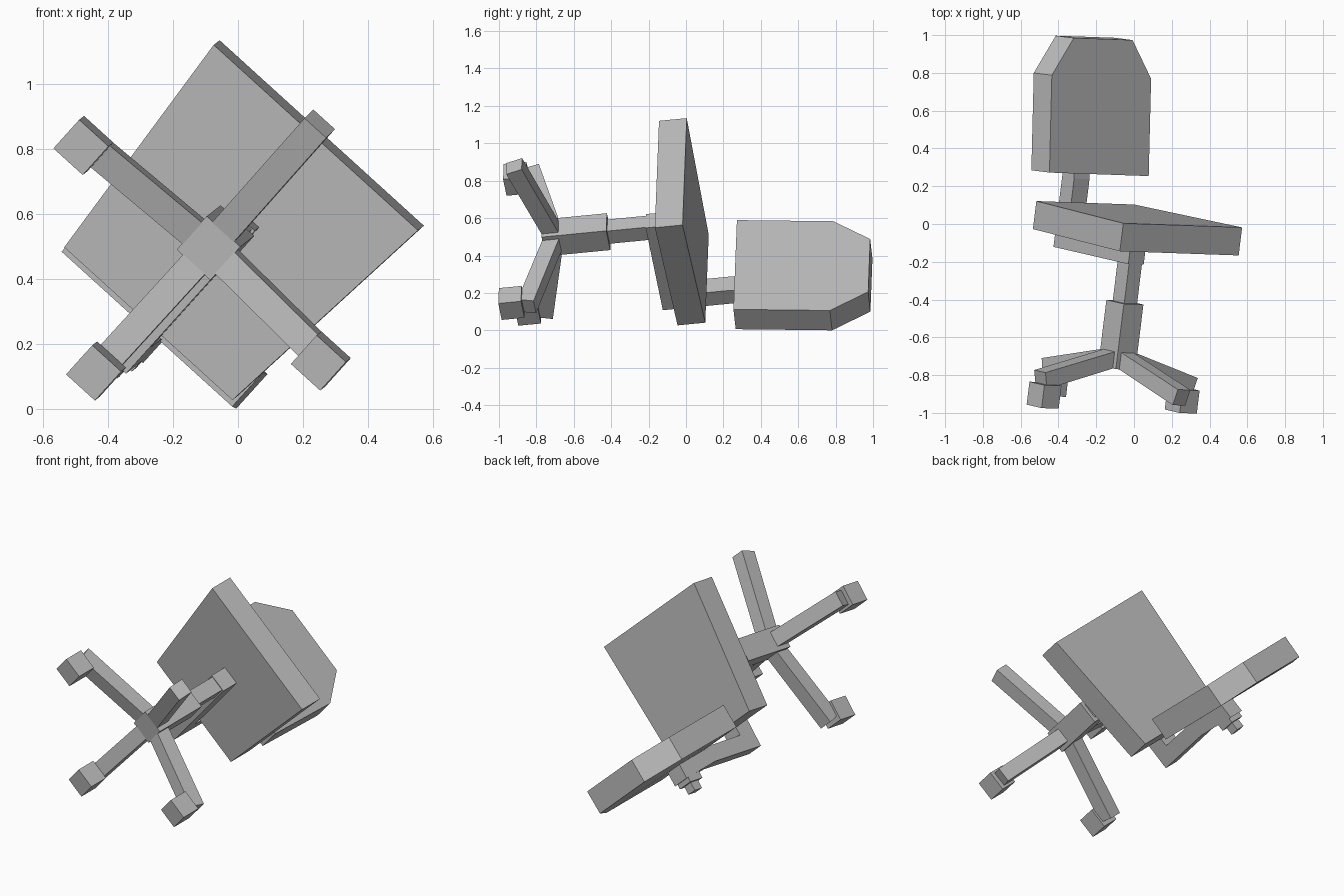
import bpy
import bmesh
from mathutils import Matrix, Vector

cube = bpy.data.objects.get("Cube")
if cube:
    bpy.data.objects.remove(cube, do_unlink=True)

grey = bpy.data.materials.new("plain grey")
grey.use_nodes = True
colour = (0.5, 0.5, 0.5, 1)
grey.diffuse_color = colour
grey.node_tree.nodes["Principled BSDF"].inputs["Base Color"].default_value = colour

# Chair axes while lying tipped over: local x = forward, y = sideways, z = up
up = Vector((0.122, 0.987, 0.096)).normalized()
forward = Vector((0.661, -0.153, 0.734))
forward = (forward - up * forward.dot(up)).normalized()
side = up.cross(forward)
tipped = Matrix((forward, side, up)).transposed().to_4x4()
tipped.translation = (0, 0.0525, 0.5625)

AXIS = 0.014  # forward offset of the column


def finish(name, bm):
    bmesh.ops.recalc_face_normals(bm, faces=bm.faces)
    mesh = bpy.data.meshes.new(name)
    bm.to_mesh(mesh)
    bm.free()
    mesh.materials.append(grey)
    obj = bpy.data.objects.new(name, mesh)
    obj.matrix_world = tipped
    bpy.context.collection.objects.link(obj)
    return obj


def prism(name, outline, offset):
    """Extrude a flat outline along an offset vector."""
    bm = bmesh.new()
    face = bm.faces.new([bm.verts.new(p) for p in outline])
    made = bmesh.ops.extrude_face_region(bm, geom=[face])["geom"]
    moved = [v for v in made if isinstance(v, bmesh.types.BMVert)]
    bmesh.ops.translate(bm, verts=moved, vec=offset)
    return finish(name, bm)


def box(name, low, high):
    (x0, y0, z0), (x1, y1, z1) = low, high
    outline = [(x0, y0, z0), (x1, y0, z0), (x1, y1, z0), (x0, y1, z0)]
    return prism(name, outline, (0, 0, z1 - z0))


def square_post(name, half, z0, z1):
    box(name, (AXIS - half, -half, z0), (AXIS + half, half, z1))


# Seat, wider at the front
prism("seat", [(0.39, -0.425, 0), (0.39, 0.425, 0), (-0.39, 0.35, 0), (-0.39, -0.35, 0)],
      (0, 0, -0.15))

# Backrest, leaning back with clipped top corners
half = [(-0.31, 0.355, 0.165), (-0.385, 0.355, 0.675), (-0.408, 0.21, 0.875)]
prism("backrest", half + [(x, -y, z) for x, y, z in reversed(half)], (-0.143, 0, -0.01))

# Column
square_post("column_sleeve", 0.07, -0.82, -0.47)
square_post("column_rod", 0.046, -0.48, -0.14)

# Backrest support: arm under the seat, upright, adjusting knob
box("support_arm", (-0.535, -0.055, -0.26), (AXIS + 0.05, 0.055, -0.15))
prism("support_upright",
      [(-0.44, -0.055, -0.26), (-0.44, -0.055, 0.12), (-0.48, -0.055, 0.39),
       (-0.575, -0.055, 0.39), (-0.535, -0.055, 0.12), (-0.535, -0.055, -0.26)],
      (0, 0.11, 0))
box("knob_block", (-0.60, -0.05, 0.27), (-0.46, 0.05, 0.37))
box("knob", (-0.65, -0.03, 0.29), (-0.60, 0.03, 0.35))

# Four sloping legs; the front one has lost its caster
leg_profile = [(0.03, -0.045, -0.81), (0.52, -0.045, -0.942),
               (0.545, -0.045, -0.855), (0.03, -0.045, -0.72)]
for i, label in enumerate(["front", "side_a", "back", "side_b"]):
    turn = Matrix.Translation((AXIS, 0, 0)) @ Matrix.Rotation(i * 1.5708, 4, "Z")
    leg = prism("leg_" + label, leg_profile, (0, 0.09, 0))
    leg.matrix_world = tipped @ turn
    if label != "front":
        caster = box("caster_" + label, (0.433, -0.06, -1.043), (0.555, 0.06, -0.92))
        caster.matrix_world = tipped @ turn
